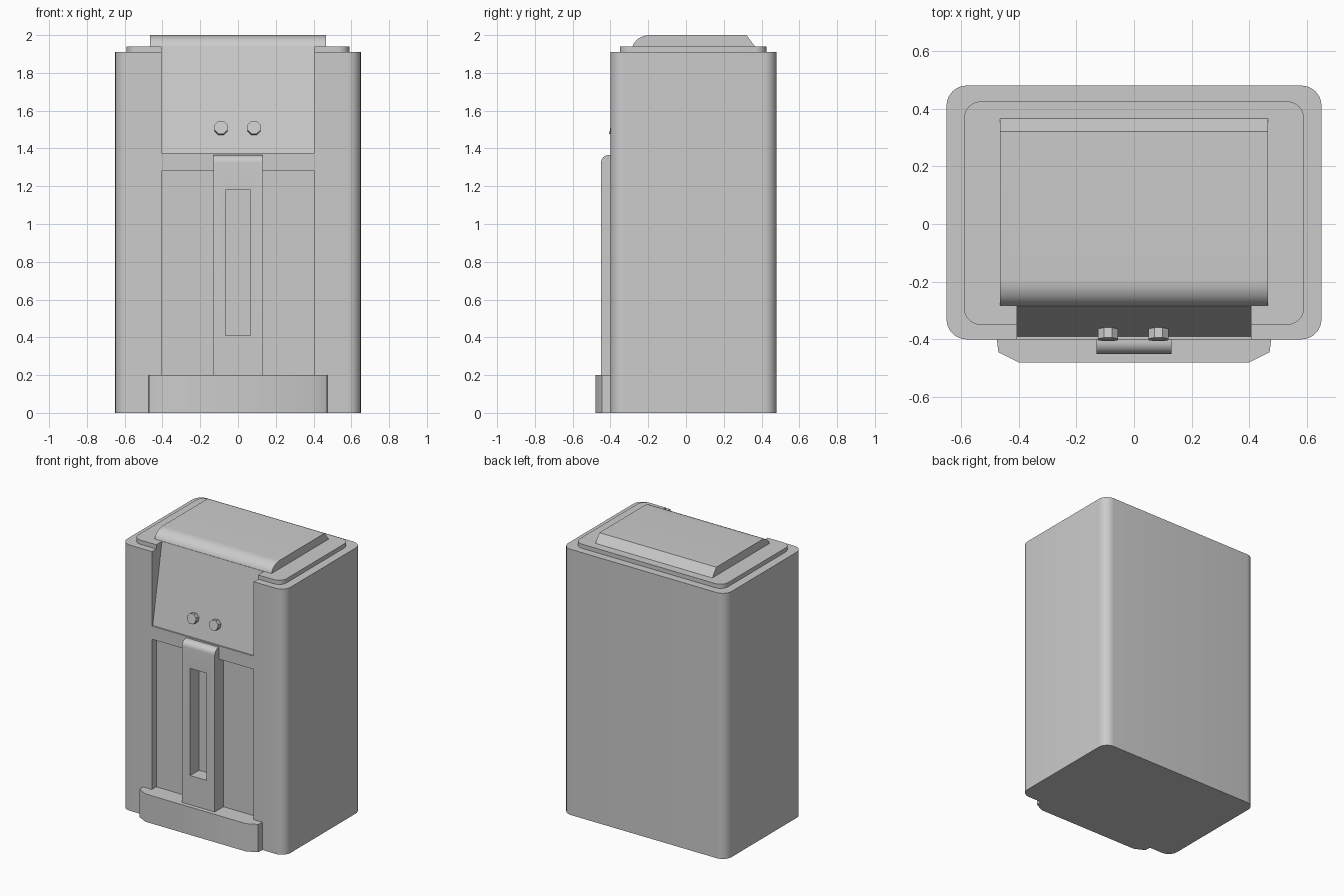
import bpy, math
from mathutils import Matrix, Vector

default = bpy.data.objects.get("Cube")
if default:
    bpy.data.objects.remove(default, do_unlink=True)

grey = bpy.data.materials.new("light grey")
grey.use_nodes = True
colour = (0.6, 0.6, 0.6, 1)
grey.diffuse_color = colour
grey.node_tree.nodes["Principled BSDF"].inputs["Base Color"].default_value = colour


def prism(name, points, low, high, axis="z"):
    """Extrude a closed profile: (x, y) along z, or (y, z) along x."""
    def place(p, h):
        return (p[0], p[1], h) if axis == "z" else (h, p[0], p[1])
    n = len(points)
    verts = [place(p, h) for h in (low, high) for p in points]
    faces = [list(range(n))[::-1], list(range(n, 2 * n))]
    faces += [[i, (i + 1) % n, n + (i + 1) % n, n + i] for i in range(n)]
    mesh = bpy.data.meshes.new(name)
    mesh.from_pydata(verts, [], faces)
    mesh.materials.append(grey)
    obj = bpy.data.objects.new(name, mesh)
    bpy.context.collection.objects.link(obj)
    return obj


def arc(cx, cy, rx, ry, start, end, steps=8):
    angles = [math.radians(start + (end - start) * i / steps) for i in range(steps + 1)]
    return [(cx + rx * math.cos(a), cy + ry * math.sin(a)) for a in angles]


def rounded(x, y0, y1, r):
    """Rounded rectangle outline, symmetric in x."""
    corners = [(x - r, y1 - r), (r - x, y1 - r), (r - x, y0 + r), (x - r, y0 + r)]
    return [p for i, (cx, cy) in enumerate(corners)
            for p in arc(cx, cy, r, r, 90 * i, 90 * i + 90)]


def rect(a0, a1, b0, b1):
    return [(a0, b0), (a1, b0), (a1, b1), (a0, b1)]


def select(obj):
    bpy.ops.object.select_all(action="DESELECT")
    obj.select_set(True)
    bpy.context.view_layer.objects.active = obj


def cut(obj, cutter):
    mod = obj.modifiers.new("cut", "BOOLEAN")
    mod.operation, mod.solver, mod.object = "DIFFERENCE", "EXACT", cutter
    select(obj)
    bpy.ops.object.modifier_apply(modifier=mod.name)


def smooth(obj, angle=35):
    select(obj)
    bpy.ops.object.shade_smooth_by_angle(angle=math.radians(angle))


# Main casing and the thin plate on top of it
casing = prism("casing", rounded(0.65, -0.40, 0.48, 0.07), 0, 1.91)
top_plate = prism("top_plate", rounded(0.59, -0.35, 0.425, 0.06), 1.91, 1.94)

# Sloped control panel and lower front recess
panel_foot, panel_head = Vector((-0.39, 1.375)), Vector((-0.285, 1.94))
slope = panel_head - panel_foot
over = panel_head + slope * 0.2
panel_cutter = prism("panel_cutter", [(-0.6, 1.375), tuple(panel_foot), tuple(over),
                                      (-0.6, over.y)], -0.405, 0.405, "x")
recess_cutter = prism("recess_cutter", rect(-0.6, -0.35, 0.1, 1.28), -0.405, 0.405, "x")
cut(casing, panel_cutter)
cut(casing, recess_cutter)
cut(top_plate, panel_cutter)

# Lid with a rounded front and a chamfered back
lid_profile = [(0.365, 1.94), (0.32, 2.0)] + arc(-0.19, 1.925, 0.095, 0.075, 90, 168)
lid = prism("lid", lid_profile + [tuple(panel_head)], -0.465, 0.465, "x")

# Slotted handle with a rounded top front edge
handle_profile = [(-0.35, 0.1), (-0.35, 1.365)] + arc(-0.41, 1.325, 0.04, 0.04, 90, 180) + [(-0.45, 0.1)]
handle = prism("handle", handle_profile, -0.13, 0.13, "x")
slot_cutter = prism("slot_cutter", rect(-0.6, -0.2, 0.41, 1.18), -0.065, 0.065, "x")
cut(handle, slot_cutter)

# Front foot tray
right_side = [(0.475, -0.35), (0.475, -0.405), (0.47, -0.445), (0.40, -0.48)]
tray = prism("front_tray", right_side + [(-x, y) for x, y in right_side[::-1]], 0, 0.2)

for obj in (casing, top_plate, lid, handle, tray):
    smooth(obj)

# Two control knobs standing square to the sloped panel
normal = Vector((0, -slope.y, slope.x)).normalized()
height = 1.505
base_y = panel_foot.x + slope.x * (height - panel_foot.y) / slope.y
for side, x in (("right", -0.09), ("left", 0.085)):
    knob = prism(side + "_knob", arc(0, 0, 0.037, 0.037, 22.5, 337.5, 7), -0.01, 0.035)
    turn = normal.to_track_quat("Z", "X").to_matrix().to_4x4()
    knob.matrix_world = Matrix.Translation((x, base_y, height)) @ turn

for cutter in (panel_cutter, recess_cutter, slot_cutter):
    bpy.data.objects.remove(cutter, do_unlink=True)

# Consistent outward normals
for obj in bpy.context.scene.objects:
    if obj.type == "MESH" and obj.data.materials and obj.data.materials[0] == grey:
        select(obj)
        bpy.ops.object.mode_set(mode="EDIT")
        bpy.ops.mesh.select_all(action="SELECT")
        bpy.ops.mesh.normals_make_consistent(inside=False)
        bpy.ops.object.mode_set(mode="OBJECT")
